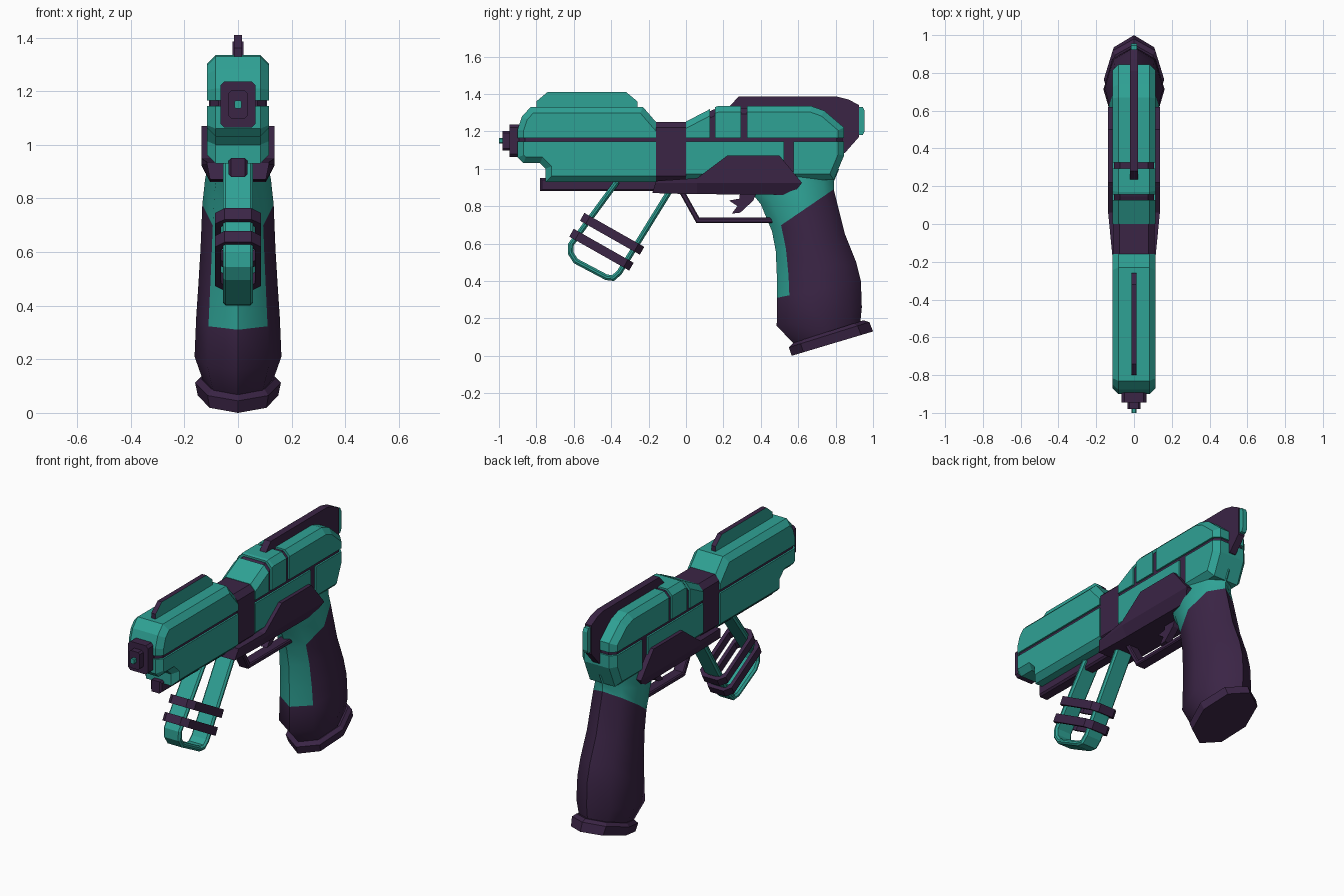
import bpy, bmesh, math
from mathutils import Vector

if "Cube" in bpy.data.objects:
    bpy.data.objects.remove(bpy.data.objects["Cube"])


def material(name, rgb):
    m = bpy.data.materials.new(name)
    m.use_nodes = True
    m.diffuse_color = (*rgb, 1)
    m.node_tree.nodes["Principled BSDF"].inputs["Base Color"].default_value = (*rgb, 1)
    return m


teal = material("teal", (0.028, 0.36, 0.30))
plum = material("dark plum", (0.043, 0.018, 0.06))


def finish(name, bm, mats, rule=None, smooth=None):
    bmesh.ops.recalc_face_normals(bm, faces=bm.faces)
    bm.normal_update()
    if rule:
        for f in bm.faces:
            f.material_index = rule(f)
    me = bpy.data.meshes.new(name)
    bm.to_mesh(me)
    bm.free()
    for m in mats:
        me.materials.append(m)
    ob = bpy.data.objects.new(name, me)
    bpy.context.collection.objects.link(ob)
    if smooth:
        bpy.ops.object.select_all(action='DESELECT')
        ob.select_set(True)
        bpy.context.view_layer.objects.active = ob
        bpy.ops.object.shade_smooth_by_angle(angle=math.radians(smooth))
    return ob


def prism_mesh(profile, half, chamfer=0):
    """Side profile (y, z) extruded across x, with chamfered rims."""
    bm = bmesh.new()
    sides = [[bm.verts.new((s * half, y, z)) for y, z in profile] for s in (-1, 1)]
    for side in sides:
        bm.faces.new(side)
    a, b = sides
    n = len(profile)
    for i in range(n):
        j = (i + 1) % n
        bm.faces.new((a[i], a[j], b[j], b[i]))
    bmesh.ops.recalc_face_normals(bm, faces=bm.faces)
    if chamfer:
        rim = [e for e in bm.edges if abs(e.verts[0].co.x - e.verts[1].co.x) < 1e-5]
        bmesh.ops.bevel(bm, geom=rim, offset=chamfer, segments=1, profile=0.5,
                        affect='EDGES', clamp_overlap=True)
    return bm


def split(bm, axis, value, keep=0):
    """Cut at a plane; keep=+1/-1 keeps only that side and caps it."""
    co, no = Vector(), Vector()
    co["xyz".index(axis)] = value
    no["xyz".index(axis)] = -keep if keep else 1
    bmesh.ops.bisect_plane(bm, geom=bm.verts[:] + bm.edges[:] + bm.faces[:],
                           plane_co=co, plane_no=no, clear_outer=bool(keep))
    if keep:
        bmesh.ops.holes_fill(bm, edges=[e for e in bm.edges if e.is_boundary], sides=0)


def prism(name, profile, half, mat, chamfer=0, cuts=()):
    bm = prism_mesh(profile, half, chamfer)
    for cut in cuts:
        split(bm, *cut)
    return finish(name, bm, [mat])


def loft(name, rings, mats, closed=False, rule=None, smooth=None):
    bm = bmesh.new()
    vs = [[bm.verts.new(p) for p in r] for r in rings]
    n = len(rings[0])
    for k in range(len(vs) if closed else len(vs) - 1):
        a, b = vs[k], vs[(k + 1) % len(vs)]
        for i in range(n):
            j = (i + 1) % n
            bm.faces.new((a[i], a[j], b[j], b[i]))
    if not closed:
        bm.faces.new(vs[0])
        bm.faces.new(vs[-1])
    return finish(name, bm, mats, rule, smooth)


def cut_rect(w, h, c):
    """Rectangle with cut corners, half sizes w and h."""
    quarter = [(w, h - c), (w - c, h)]
    pts = quarter + [(-x, y) for x, y in reversed(quarter)]
    return pts + [(-x, -y) for x, y in pts]


def strip(path, t):
    """Closed outline of an open path thickened by t to its left."""
    pts = [Vector(p) for p in path]
    inner = []
    for i, p in enumerate(pts):
        d1 = (p - pts[max(i - 1, 0)]) if i else pts[1] - p
        d2 = (pts[i + 1] - p) if i < len(pts) - 1 else d1
        n1, n2 = (Vector((-d.y, d.x)).normalized() for d in (d1, d2))
        m = (n1 + n2).normalized()
        inner.append(p + m * t / max(m.dot(n1), 0.4))
    return [tuple(p) for p in pts + inner[::-1]]


# Main shells: one chamfered body each, sliced into panels around a dark core
front = [(-.90, 1.06), (-.90, 1.21), (-.877, 1.28), (-.83, 1.33), (-.23, 1.33), (-.10, 1.18),
         (-.10, .93), (-.75, .93), (-.75, 1.0), (-.78, 1.03), (-.87, 1.03)]
rear = [(-.10, 1.2), (.14, 1.325), (.17, 1.335), (.67, 1.335), (.74, 1.31), (.845, 1.22),
        (.845, 1.07), (.79, .94), (-.10, .94)]
HALF, CH = .115, .032
above, below = ('z', 1.165, 1), ('z', 1.145, -1)
panels = [
    ("front_upper_shell", front, [above, ('y', -.16, -1)]),
    ("front_lower_shell", front, [below, ('y', -.16, -1)]),
    ("rear_upper_shell_a", rear, [above, ('y', 0, 1), ('y', .128, -1)]),
    ("rear_upper_shell_b", rear, [above, ('y', .155, 1), ('y', .295, -1)]),
    ("rear_upper_shell_c", rear, [above, ('y', .325, 1)]),
    ("rear_lower_shell_a", rear, [below, ('y', 0, 1), ('y', .525, -1)]),
    ("rear_lower_shell_b", rear, [below, ('y', .575, 1)]),
]
for name, profile, cuts in panels:
    prism(name, profile, HALF, teal, CH, cuts)
for name, profile, mid in (("front_core", front, -.5), ("rear_core", rear, .37)):
    small = [(mid + (y - mid) * .98, 1.13 + (z - 1.13) * .95) for y, z in profile]
    prism(name, small, HALF - .01, plum, CH)

# Dark collar between the shells
prism("centre_collar", [(-.22, .93), (.06, .93), (.06, 1.25), (-.22, 1.25)], .108, plum, .03,
      [('y', -.16, 1), ('y', 0, -1)])

# Front fin: teal sides, dark edge
fin = [(-.80, 1.30), (-.80, 1.36), (-.74, 1.41), (-.32, 1.41), (-.26, 1.36), (-.26, 1.30)]
finish("front_fin", prism_mesh(fin, .014), [teal, plum], lambda f: int(abs(f.normal.x) < .5))

# Rear spine and its end button
prism("rear_spine", [(.235, 1.30), (.235, 1.335), (.28, 1.385), (.81, 1.385), (.87, 1.37),
                     (.925, 1.34), (.925, 1.17), (.85, 1.085), (.7, 1.1), (.7, 1.30)], .021, plum)
prism("rear_button", [(.91, 1.18), (.945, 1.18), (.955, 1.2), (.955, 1.31), (.945, 1.33),
                      (.91, 1.33)], .015, teal)

# Muzzle: stepped blocks and a small tip
for name, w, h, c, y0, y1, mat in (("muzzle_block", .066, .086, .015, -.945, -.86, plum),
                                   ("muzzle_step", .035, .052, .01, -.98, -.93, plum),
                                   ("muzzle_tip", .013, .015, .005, -1.0, -.97, teal)):
    loft(name, [[(x, y, 1.15 + z) for x, z in cut_rect(w, h, c)] for y in (y0, y1)], [mat])

# Rail under the barrel
prism("under_rail", [(-.78, .88), (-.10, .88), (-.10, .95), (-.78, .95)], .036, plum, .01)

# Side cover over the trigger, drawn in at its lower edge and nose
bm = prism_mesh([(-.18, .87), (-.16, .935), (.06, .95), (.22, 1.07), (.5, 1.07),
                 (.62, .925), (.57, .86), (0, .865)], .137)
split(bm, 'z', .925)
split(bm, 'y', .06)
for v in bm.verts:
    if v.co.z < .88:
        v.co.x *= .76
    elif v.co.y < -.1:
        v.co.x *= .84
finish("trigger_cover", bm, [plum])

# Trigger guard and trigger
prism("trigger_guard", strip([(-.04, .88), (.055, .71), (.49, .71)], .028), .035, plum, .006)
prism("trigger", [(.29, .88), (.285, .84), (.23, .83), (.275, .80), (.245, .76), (.29, .765),
                  (.36, .83), (.38, .88)], .02, plum)


# Grip: eight-sided rings given by front point, back point and half width
def ring(f, b, w):
    pts = []
    for i in range(8):
        a = i * math.pi / 4
        s = (1 + math.cos(a)) / 2
        pts.append((w * math.sin(a), f[0] + (b[0] - f[0]) * s, f[1] + (b[1] - f[1]) * s))
    return pts


grip_rings = [ring(*r) for r in (
    ((.59, .05), (.93, .16), .125), ((.485, .16), (.94, .26), .162),
    ((.487, .31), (.935, .40), .156), ((.486, .42), (.91, .50), .149),
    ((.48, .56), (.85, .65), .14), ((.46, .665), (.79, .89), .133),
    ((.40, .81), (.79, .93), .123), ((.32, .91), (.82, 1.0), .105))]


def grip_colour(f):
    c = f.calc_center_median()
    neck = c.z > .78 + (c.y - .625) * .68
    front_strip = c.z > .33 and f.normal.y < -.4
    return int(not (neck or front_strip))


loft("grip", grip_rings, [teal, plum], rule=grip_colour, smooth=50)
loft("grip_base", [ring((.565, 0), (1.0, .13), .15), ring((.55, .045), (.98, .18), .16),
                   ring((.575, .07), (.95, .19), .14)], [plum])

# Folding fore handle: a thin loop with two bands around it
loop = [(-.38, .94), (-.63, .60), (-.632, .545), (-.60, .495), (-.43, .405), (-.385, .40),
        (-.345, .435), (-.07, .88)]
prism("fore_handle", strip(loop, .03), .056, teal, .01)
u, v = Vector((0, .87, -.493)), Vector((0, .493, .87))
for name, y, z in (("upper_band", -.395, .652), ("lower_band", -.452, .567)):
    c = Vector((0, y, z))
    rings = []
    for inset, h in ((0, -.024), (0, .024), (.022, .024), (.022, -.024)):
        rings.append([c + Vector((x, 0, 0)) + u * k + v * h
                      for x, k in cut_rect(.085 - inset, .184 - inset, .035)])
    loft(name, rings, [plum], closed=True)
